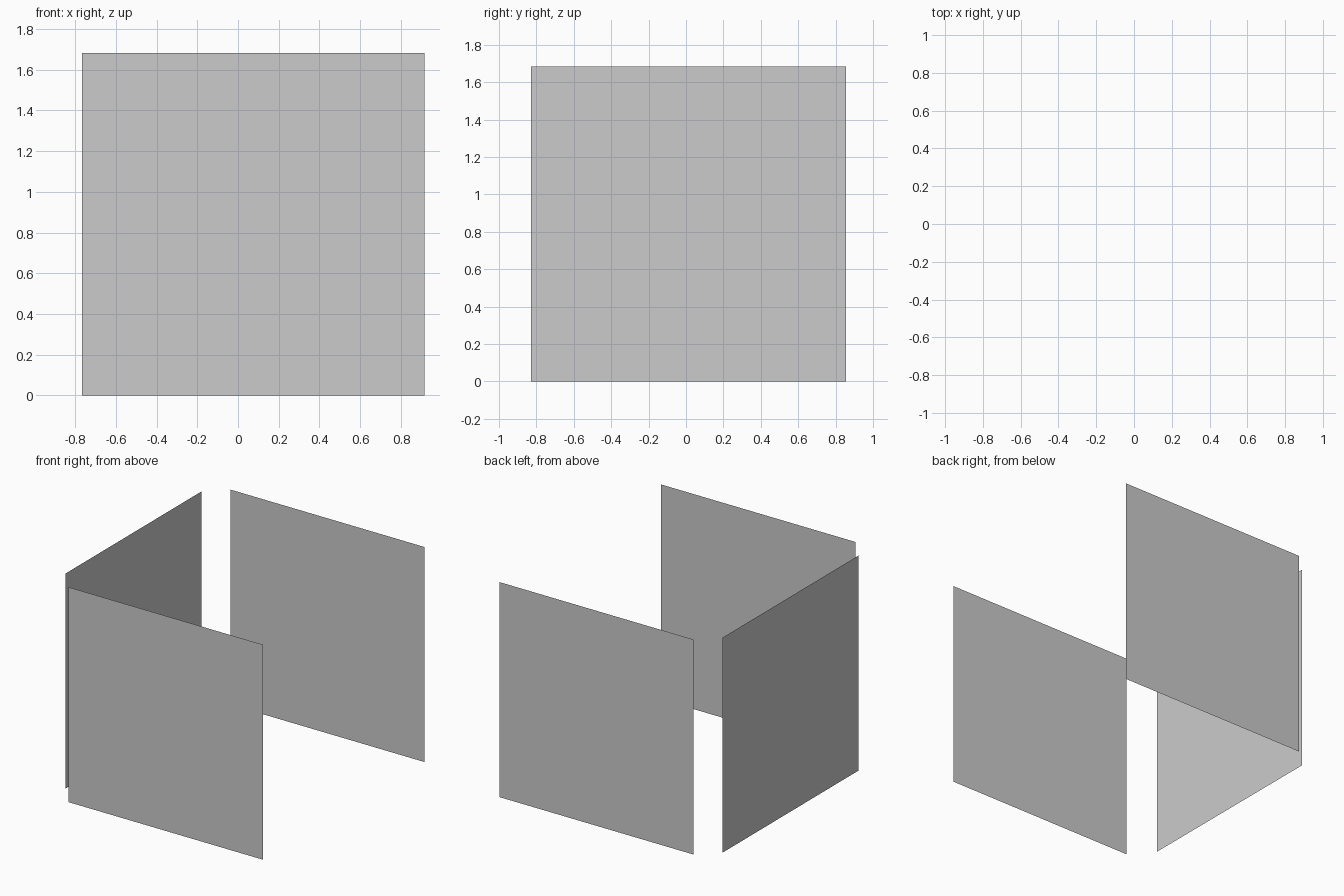
import bpy
from math import radians

if "Cube" in bpy.data.objects:
    bpy.data.objects.remove(bpy.data.objects["Cube"])

SIZE = 1.683  # edge of each square panel


def panel(name, x, y, turn):
    """Upright square sheet standing on z = 0, turned about z."""
    bpy.ops.mesh.primitive_plane_add(
        size=SIZE, location=(x, y, SIZE / 2),
        rotation=(radians(90), 0, radians(turn)))
    obj = bpy.context.object
    obj.name = name
    bpy.ops.object.transform_apply(location=False, rotation=True, scale=True)
    return obj


# Front and back panels, facing outward
panel("front_panel", 0.075, -1.0, 0)
panel("back_panel", 0.075, 1.0, 180)

# Left side panel
panel("left_panel", -0.916, 0.014, -90)
